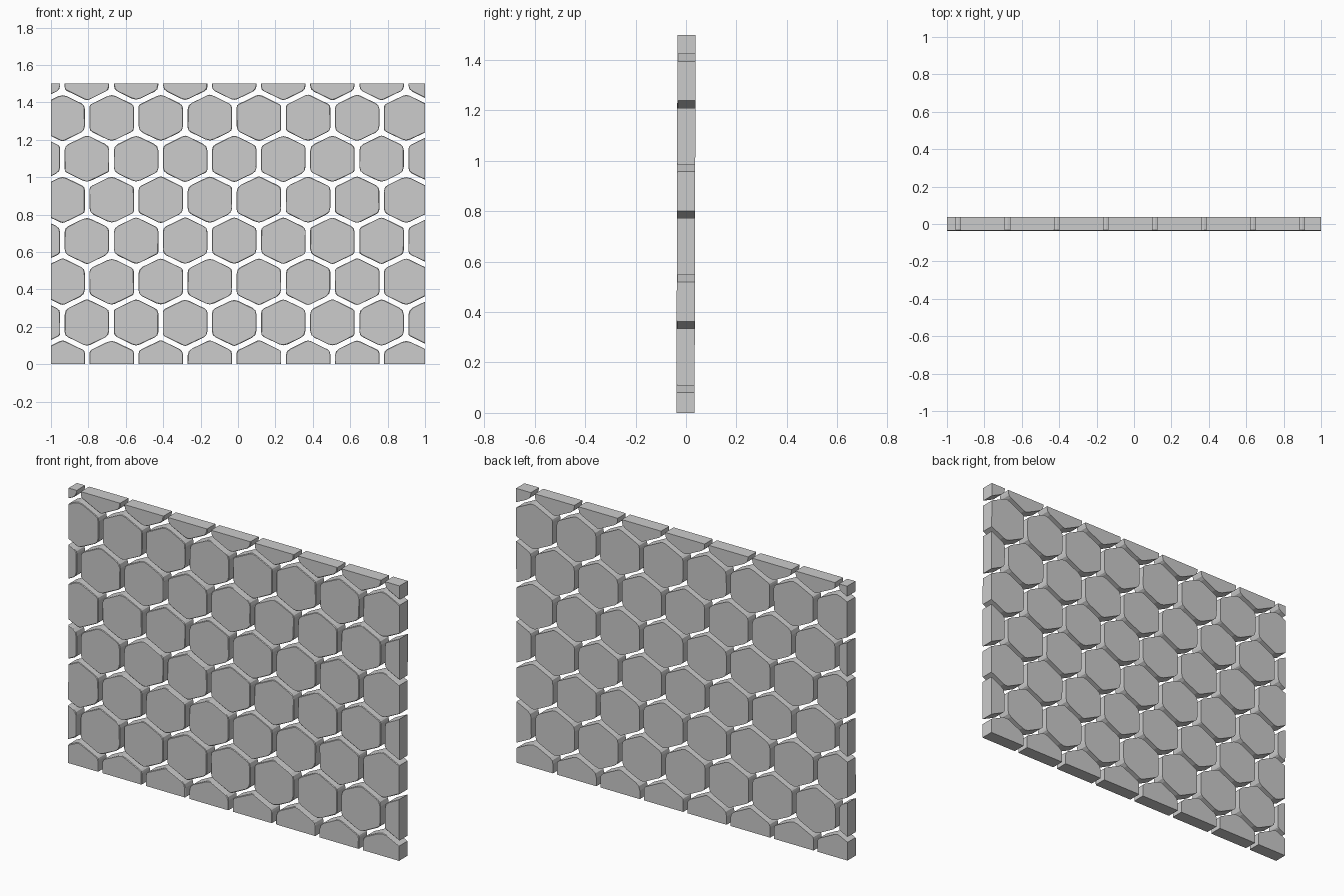
import bpy, bmesh, math, random
from mathutils import Vector

if "Cube" in bpy.data.objects:
    bpy.data.objects.remove(bpy.data.objects["Cube"])

random.seed(4)

W, H = 1.0, 1.5              # half width and height of the panel
PITCH_X, PITCH_Z = 0.2625, 0.219
T = 0.036                    # half thickness
HW, SIDE, APEX = 0.119, 0.069, 0.127   # hexagon half width, side corner, tip

stone = bpy.data.materials.new("light grey stone")
stone.diffuse_color = (0.6, 0.6, 0.6, 1)
stone.use_nodes = True
stone.node_tree.nodes["Principled BSDF"].inputs["Base Color"].default_value = stone.diffuse_color


def hex_outline():
    """Slightly worn hexagon with eased corners (x, z)."""
    base = [(0, APEX), (HW, SIDE), (HW, -SIDE), (0, -APEX), (-HW, -SIDE), (-HW, SIDE)]
    base = [Vector(p) for p in base]
    pts = []
    for i, p in enumerate(base):
        r = random.uniform(0.01, 0.028)
        a = p + (base[i - 1] - p).normalized() * r
        b = p + (base[(i + 1) % 6] - p).normalized() * r
        pts += [a, (a + b) / 4 + p / 2, b]
    return pts


def add_tile(bm, cx, cz):
    """One hexagonal slab with a fine chipped front rim, trimmed to the panel border."""
    t = bmesh.new()
    pts = hex_outline()
    rings = []
    for y, worn in ((-T, True), (-T + 0.003, False), (T, False)):
        ring = []
        for p in pts:
            s = 1 - (random.uniform(0.01, 0.035) if worn else 0)
            ring.append(t.verts.new((cx + p.x * s, y, cz + p.y * s)))
        rings.append(ring)
    n = len(pts)
    for a, b in zip(rings, rings[1:]):
        for i in range(n):
            j = (i + 1) % n
            t.faces.new((a[i], a[j], b[j], b[i]))
    t.faces.new(rings[0])
    t.faces.new(rings[-1])
    bmesh.ops.recalc_face_normals(t, faces=t.faces)
    # trim at the straight panel borders and cap the cut
    for co, no in (((-W, 0, 0), (-1, 0, 0)), ((W, 0, 0), (1, 0, 0)),
                   ((0, 0, 0), (0, 0, -1)), ((0, 0, H), (0, 0, 1))):
        res = bmesh.ops.bisect_plane(t, geom=t.verts[:] + t.edges[:] + t.faces[:],
                                     plane_co=co, plane_no=no, clear_outer=True)
        cut = [e for e in res["geom_cut"] if isinstance(e, bmesh.types.BMEdge)]
        if cut:
            bmesh.ops.holes_fill(t, edges=cut, sides=0)
    bmesh.ops.recalc_face_normals(t, faces=t.faces)
    for v in t.verts:
        v.co.y += 0.004 * (v.co.z / H - 0.5)      # very slight lean
    tmp = bpy.data.meshes.new("tmp")
    t.to_mesh(tmp)
    t.free()
    bm.from_mesh(tmp)
    bpy.data.meshes.remove(tmp)


# staggered rows of tiles, from the bottom half row to the top slivers
for row in range(8):
    bm = bmesh.new()
    first = -1.070 if row % 2 else -0.938
    cz = 0.003 + row * PITCH_Z
    for k in range(9):
        cx = first + k * PITCH_X
        if cx - HW < W:
            add_tile(bm, cx, cz)
    me = bpy.data.meshes.new("tile_row")
    bm.to_mesh(me)
    bm.free()
    me.materials.append(stone)
    ob = bpy.data.objects.new("hex_tile_row_%d" % row, me)
    bpy.context.collection.objects.link(ob)
